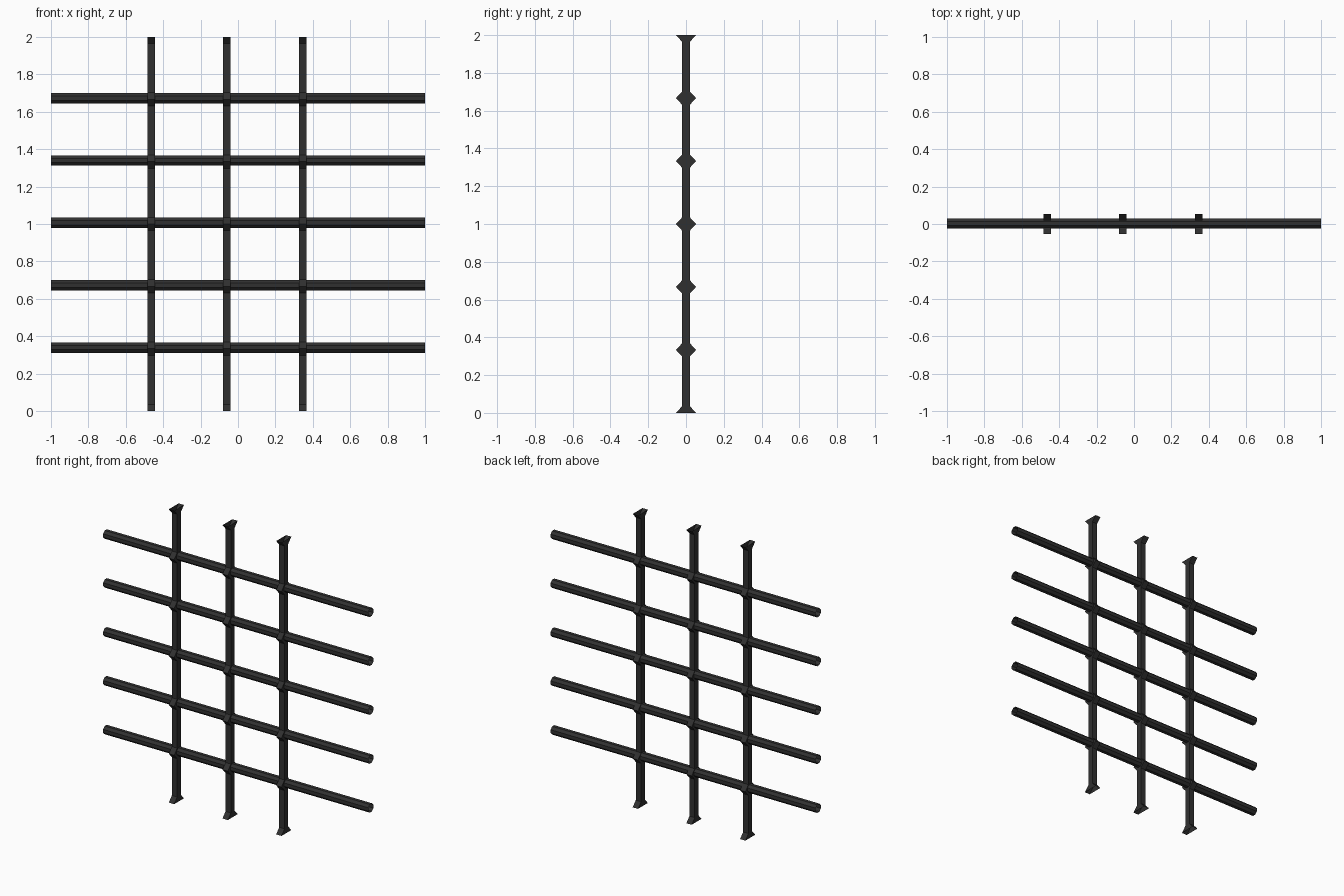
import bpy, math

if "Cube" in bpy.data.objects:
    bpy.data.objects.remove(bpy.data.objects["Cube"])

mat = bpy.data.materials.new("dark_iron")
mat.diffuse_color = (0.03, 0.03, 0.03, 1)
mat.use_nodes = True
mat.node_tree.nodes["Principled BSDF"].inputs["Base Color"].default_value = mat.diffuse_color


def tube(name, rings):
    """Open-ended tube skinned through a list of equal-sized rings."""
    n = len(rings[0])
    verts = [p for ring in rings for p in ring]
    faces = [(k * n + i, k * n + (i + 1) % n,
              (k + 1) * n + (i + 1) % n, (k + 1) * n + i)
             for k in range(len(rings) - 1) for i in range(n)]
    mesh = bpy.data.meshes.new(name)
    mesh.from_pydata(verts, [], faces)
    mesh.materials.append(mat)
    obj = bpy.data.objects.new(name, mesh)
    bpy.context.collection.objects.link(obj)
    return obj


HALF, FLARE, TAPER = 0.02, 0.053, 0.036
levels = [i / 3 for i in range(7)]

# Vertical bars: square tubes that flare front and back at crossings and ends
profile = []
for z in levels:
    if z > 0.01:
        profile.append((z - TAPER, HALF))
    profile.append((z, FLARE))
    if z < 1.99:
        profile.append((z + TAPER, HALF))
for i, x in enumerate((-0.465, -0.06, 0.345)):
    tube(f"vertical_bar_{i + 1}",
         [[(x - HALF, -d, z), (x + HALF, -d, z), (x + HALF, d, z), (x - HALF, d, z)]
          for z, d in profile])

# Horizontal bars: thin eight-sided rods through the crossings
R = 0.03
angles = [math.pi / 8 + k * math.pi / 4 for k in range(8)]
for i, z in enumerate(levels[1:-1]):
    tube(f"horizontal_bar_{i + 1}",
         [[(x, 0.003 + R * math.cos(a), z + 0.006 + R * math.sin(a)) for a in angles]
          for x in (-1, 1)])
